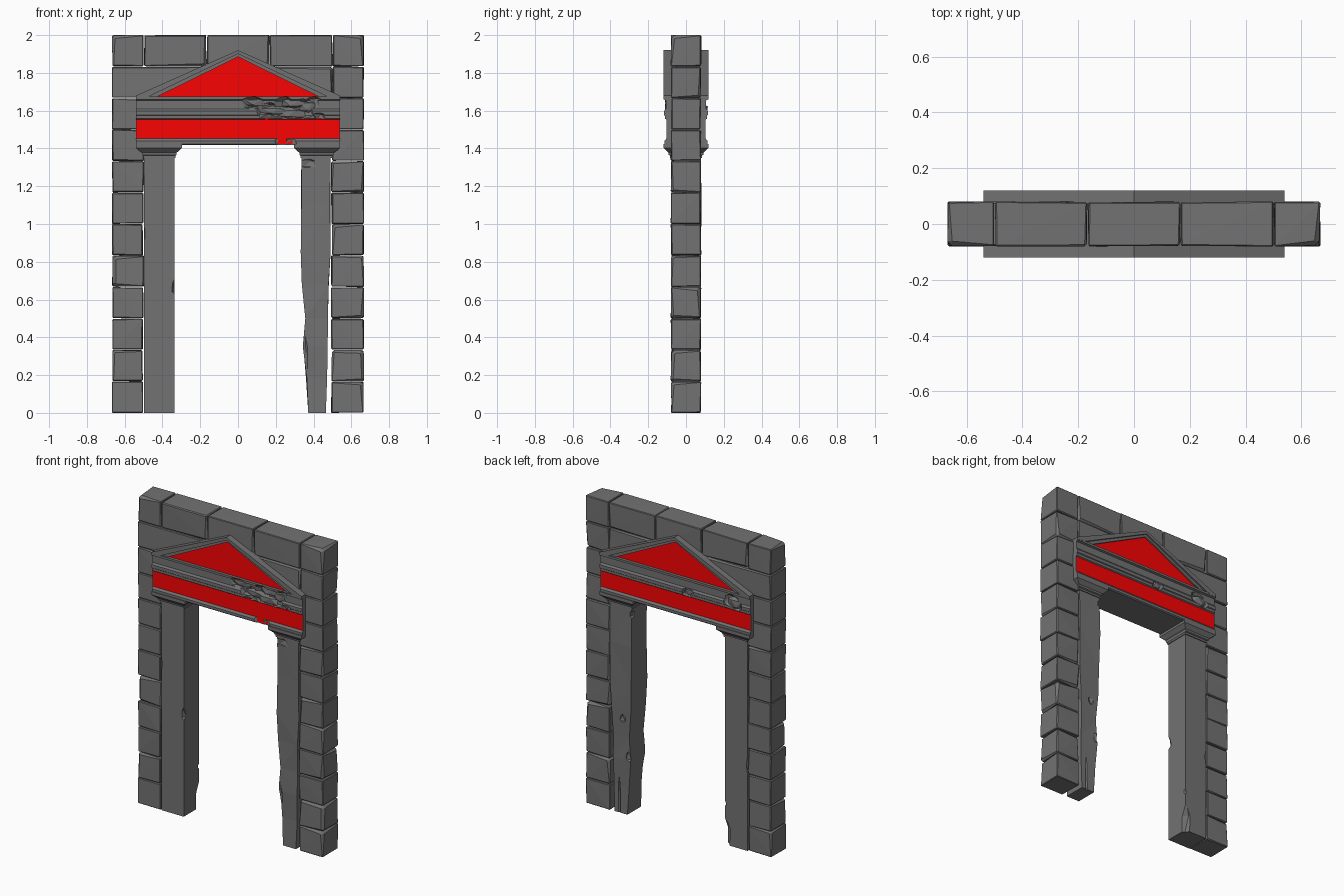
import bpy, bmesh, random
from mathutils import Vector

if "Cube" in bpy.data.objects:
    bpy.data.objects.remove(bpy.data.objects["Cube"])

random.seed(7)
R = random.uniform
red = bpy.data.materials.new("red_paint")
red.diffuse_color = (0.95, 0.001, 0.001, 1)
red.use_nodes = True
red.node_tree.nodes["Principled BSDF"].inputs["Base Color"].default_value = red.diffuse_color
grey = bpy.data.materials.new("dark_stone")
grey.diffuse_color = (0.17, 0.17, 0.17, 1)
grey.use_nodes = True
grey.node_tree.nodes["Principled BSDF"].inputs["Base Color"].default_value = grey.diffuse_color


def finish(name, bm, mat=None):
    bmesh.ops.recalc_face_normals(bm, faces=bm.faces)
    me = bpy.data.meshes.new(name)
    bm.to_mesh(me)
    bm.free()
    ob = bpy.data.objects.new(name, me)
    bpy.context.collection.objects.link(ob)
    me.materials.append(mat or grey)
    return ob


def hull(name, pts):
    bm = bmesh.new()
    for p in pts:
        bm.verts.new(p)
    res = bmesh.ops.convex_hull(bm, input=bm.verts)
    junk = {e for e in res["geom_interior"] + res["geom_unused"] if isinstance(e, bmesh.types.BMVert)}
    bmesh.ops.delete(bm, geom=list(junk), context='VERTS')
    return finish(name, bm)


def stone(name, x0, x1, z0, z1, d=0.081):
    """Box with unevenly worn edges and corners."""
    c = Vector(((x0 + x1) / 2, 0, (z0 + z1) / 2))
    h = Vector(((x1 - x0) / 2, d, (z1 - z0) / 2))
    pts = []
    for i in range(8):
        s = Vector((1 if i & 1 else -1, 1 if i & 2 else -1, 1 if i & 4 else -1))
        jit = Vector((R(0, .005), R(0, .005), R(0, .004)))
        w = R(.010, .018) if random.random() < .12 else R(.003, .006)
        for k in range(3):
            e = h - jit - Vector([0 if a == k else w for a in range(3)])
            pts.append(c + Vector([s[a] * e[a] for a in range(3)]))
    return hull(name, pts)


def prism(name, pts, axis, lo, hi, mat=None):
    """Extrude a 2D profile: axis 'x' takes (y, z), axis 'y' takes (x, z)."""
    bm = bmesh.new()
    put = (lambda p, t: (t, p[0], p[1])) if axis == 'x' else (lambda p, t: (p[0], t, p[1]))
    a = [bm.verts.new(put(p, lo)) for p in pts]
    b = [bm.verts.new(put(p, hi)) for p in pts]
    n = len(pts)
    bm.faces.new(a)
    bm.faces.new(b[::-1])
    for i in range(n):
        bm.faces.new((a[i], a[(i + 1) % n], b[(i + 1) % n], b[i]))
    return finish(name, bm, mat)


def loft(name, rows, jitter=0.0):
    """Stack rectangular sections (z, x0, x1, half depth)."""
    bm = bmesh.new()
    prev = None
    for z, x0, x1, d in rows:
        j = jitter if 0 < z < 1.3 else 0
        ring = [bm.verts.new((x + R(-j, j), y + R(-j, j), z))
                for x, y in ((x0, -d), (x1, -d), (x1, d), (x0, d))]
        if prev is None:
            bm.faces.new(ring)
        else:
            for i in range(4):
                bm.faces.new((prev[i], prev[(i + 1) % 4], ring[(i + 1) % 4], ring[i]))
        prev = ring
    bm.faces.new(prev)
    if jitter:
        bmesh.ops.triangulate(bm, faces=bm.faces)
    return finish(name, bm)


def rock(name, loc, size):
    """Jagged lump."""
    bm = bmesh.new()
    bmesh.ops.create_icosphere(bm, subdivisions=1, radius=1)
    pts = [Vector([loc[a] + v.co[a] * size[a] * R(.8, 1.2) for a in range(3)]) for v in bm.verts]
    bm.free()
    return hull(name, pts)


def chip(ob, lumps):
    """Break lumps (x, y, z, sx, sy, sz) out of a part."""
    cutters = [rock("cutter", l[:3], l[3:]) for l in lumps]
    for c in cutters:
        c.hide_render = True
        m = ob.modifiers.new("chip", 'BOOLEAN')
        m.operation, m.solver, m.object = 'DIFFERENCE', 'EXACT', c
    dg = bpy.context.evaluated_depsgraph_get()
    me = bpy.data.meshes.new_from_object(ob.evaluated_get(dg))
    ob.modifiers.clear()
    ob.data = me
    for c in cutters:
        bpy.data.objects.remove(c)


def both(half):
    """Mirror a half profile (first coordinate positive)."""
    return half + [(-u, v) for u, v in reversed(half)]


# Jamb stones
H = 1 / 6
for i in range(10):
    z = i * H
    stone("left_jamb_stone", -.668, -.500 + R(-.004, .004), z, z + H)
    stone("right_jamb_stone", .492 + R(-.004, .006), .668, z, z + H)
# Slab course behind the pediment
stone("upper_slab_left", -.668, 0, 10 * H, 11 * H)
stone("upper_slab_right", 0, .5, 10 * H, 11 * H)
stone("upper_corner_stone", .5, .668, 10 * H, 11 * H)
# Top course
xs = [-.668, -.5, -.167, .167, .5, .668]
for a, b in zip(xs, xs[1:]):
    stone("top_stone", a, b, 11 * H, 2.002)

# Left pilaster
left = loft("left_pilaster", [(0, -.497, -.335, .078), (1.37, -.497, -.335, .078)])
chip(left, [(-.325, -.085, .67, .03, .035, .055), (-.325, .08, .27, .02, .02, .03),
            (-.32, .10, .02, .07, .07, .19), (-.50, -.085, .95, .012, .02, .05),
            (-.50, .08, .55, .012, .02, .07)])

# Right pilaster, badly worn
right = loft("right_pilaster", [
    (0, .372, .465, .070), (.18, .362, .468, .068), (.35, .347, .472, .074),
    (.5, .355, .474, .072), (.68, .338, .484, .076), (.85, .336, .49, .078),
    (1.1, .336, .49, .078), (1.37, .336, .49, .078)], .005)
chip(right, [(.37, -.09, 1.32, .07, .022, .035), (.325, .08, 1.31, .03, .04, .03),
             (.40, .09, .62, .03, .025, .04), (.36, .09, .38, .03, .03, .05),
             (.43, .085, .10, .012, .03, .2), (.35, -.085, .25, .03, .03, .22)])

# Capitals
for side, s in (("left", -1), ("right", 1)):
    rows = [(1.35, .33, .50, .084), (1.362, .33, .50, .084), (1.366, .327, .505, .092),
            (1.378, .325, .508, .094), (1.382, .318, .515, .098), (1.402, .297, .54, .118),
            (1.424, .297, .54, .118)]
    loft(side + "_capital", [(z, min(s * a, s * b), max(s * a, s * b), d) for z, a, b, d in rows])

# Lintel: red frieze with plain stone ends, grey bottom trim
prism("red_frieze", both([(.104, 1.424), (.104, 1.56)]), 'x', -.538, .538, red)
for s in (-1, 1):
    prism("frieze_end", both([(.1045, 1.424), (.1045, 1.56)]), 'x', s * .5375, s * .54)
trim = prism("lintel_trim", both([(.108, 1.418), (.114, 1.424), (.114, 1.44), (.103, 1.454)]), 'x', -.54, .54)
chip(trim, [(.23, -.13, 1.44, .05, .034, .06), (.28, -.13, 1.43, .05, .034, .06)])

# Stepped cornice with broken stretches
cornice = prism("cornice", both([(.104, 1.553), (.111, 1.558), (.111, 1.574), (.116, 1.578),
                                 (.116, 1.598), (.107, 1.61), (.107, 1.655), (.119, 1.66),
                                 (.119, 1.674)]), 'x', -.54, .54)
chip(cornice, [(.08, -.13, 1.64, .08, .04, .045), (.16, -.13, 1.60, .08, .045, .07),
               (.25, -.13, 1.61, .09, .05, .075), (.34, -.13, 1.61, .08, .045, .075),
               (.40, -.13, 1.64, .05, .035, .045), (.43, -.13, 1.57, .04, .035, .025),
               (-.09, .125, 1.58, .055, .032, .045), (-.40, .125, 1.61, .06, .04, .055),
               (-.45, .125, 1.59, .04, .035, .045)])
# Exposed rubble in the breaks
for x, y, z, sx, sz in ((.10, -.09, 1.645, .08, .028), (.20, -.09, 1.60, .09, .03),
                        (.13, -.09, 1.57, .07, .02), (.28, -.092, 1.585, .09, .034),
                        (.30, -.09, 1.64, .09, .032), (.38, -.09, 1.62, .06, .04),
                        (-.09, .09, 1.585, .045, .035), (-.42, .092, 1.60, .06, .045)):
    rock("broken_stone", (x, y, z), (sx, .023, sz))

# Pediment: red field and two stepped raking mouldings
prism("red_pediment_field", [(-.46, 1.66), (.46, 1.66), (0, 1.89)], 'y', -.1, .1, red)
outer = [(.54, 1.668), (.54, 1.68), (0, 1.92), (-.54, 1.68), (-.54, 1.668)]
prism("outer_rake_moulding", outer + [(-.487, 1.668), (0, 1.901), (.487, 1.668)], 'y', -.12, .12)
prism("inner_rake_moulding", [(.49, 1.668), (0, 1.903), (-.49, 1.668),
                              (-.44, 1.668), (0, 1.885), (.44, 1.668)], 'y', -.109, .109)
